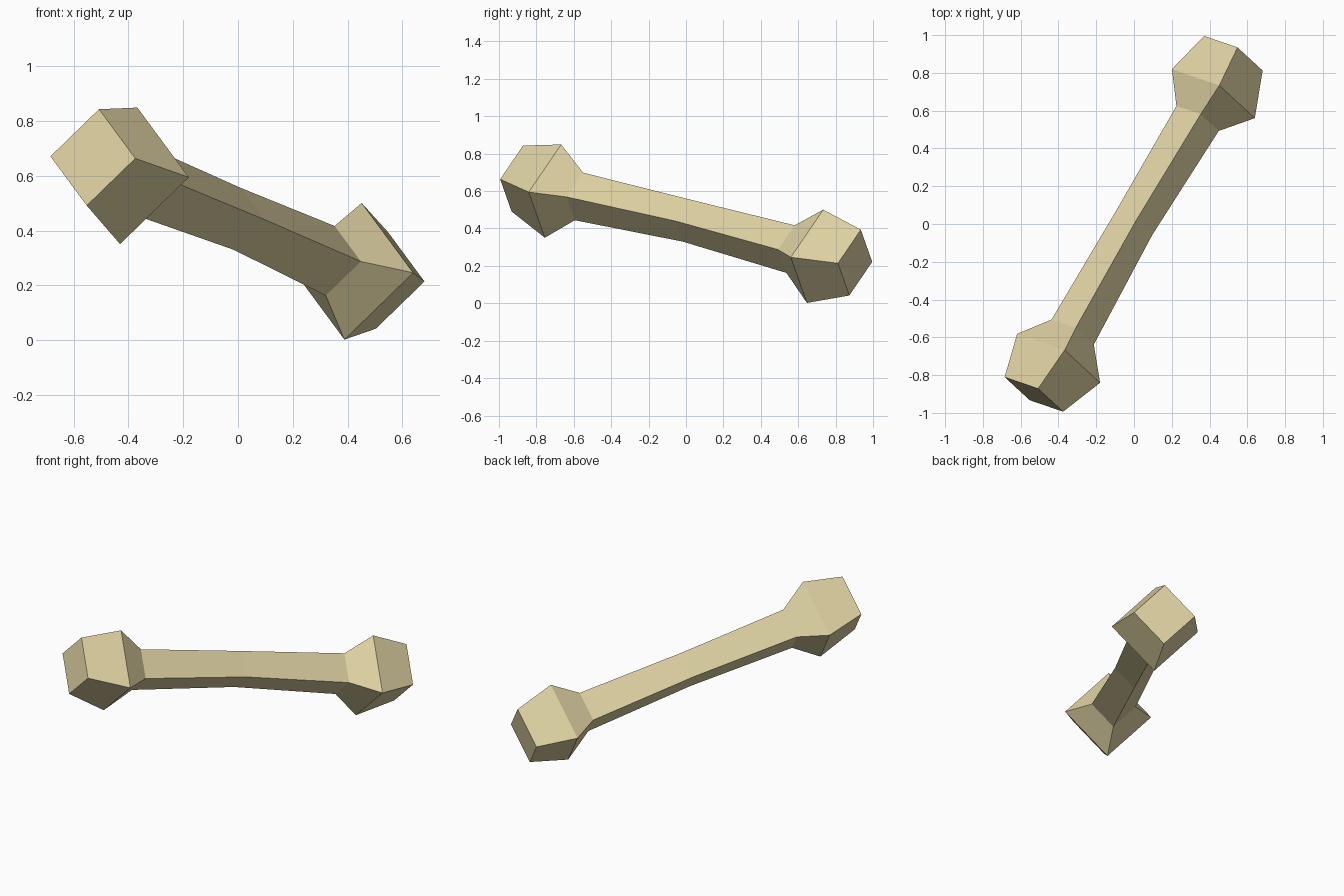
import bpy
import bmesh
from mathutils import Matrix, Vector

default_cube = bpy.data.objects.get("Cube")
if default_cube:
    bpy.data.objects.remove(default_cube, do_unlink=True)

# Single bone colour
bone_colour = (0.73, 0.64, 0.36, 1.0)
material = bpy.data.materials.new("pale_bone")
material.use_nodes = True
material.diffuse_color = bone_colour
shader = next(n for n in material.node_tree.nodes if n.type == "BSDF_PRINCIPLED")
shader.inputs["Base Color"].default_value = bone_colour
shader.inputs["Roughness"].default_value = 0.9

# Profile of one half, shaft middle to end: distance, radius, sideways sag, upward sag
half_profile = [
    (0.67, 0.13, 0.011, -0.012),   # end of the shaft
    (0.83, 0.255, 0.017, -0.017),  # widest part of the knob
    (1.07, 0.18, 0, 0),            # flat end
]
middle = (0, 0.115, 0, 0)
mirrored = [(-along, radius, side, up) for along, radius, side, up in reversed(half_profile)]
profile = mirrored + [middle] + half_profile


def add_ring(bm, along, radius, side, up):
    """Diamond cross-section: top, side, bottom, other side."""
    corners = ((0, radius), (radius, 0), (0, -radius), (-radius, 0))
    return [bm.verts.new((side + x, along, up + z)) for x, z in corners]


def bridge(bm, first, second):
    """Join two rings with a band of quads."""
    count = len(first)
    for i in range(count):
        j = (i + 1) % count
        bm.faces.new((first[i], first[j], second[j], second[i]))


# Square shaft with a flared knob at each end
bm = bmesh.new()
rings = [add_ring(bm, *row) for row in profile]
for first, second in zip(rings, rings[1:]):
    bridge(bm, first, second)
bm.faces.new(rings[0])
bm.faces.new(rings[-1])
bmesh.ops.recalc_face_normals(bm, faces=bm.faces[:])

# Tilt the bone into its resting pose
along_axis = Vector((0.4935, 0.844, -0.21)).normalized()
side_axis = Vector((0.86, -0.51, -0.02))
up_axis = side_axis.cross(along_axis).normalized()
side_axis = along_axis.cross(up_axis)
pose = Matrix((side_axis, along_axis, up_axis)).transposed().to_4x4()
pose.translation = (-0.002, 0.001, 0.4425)
bmesh.ops.transform(bm, matrix=pose, verts=bm.verts[:])

mesh = bpy.data.meshes.new("bone")
bm.to_mesh(mesh)
bm.free()
mesh.materials.append(material)
bone = bpy.data.objects.new("bone", mesh)
bpy.context.collection.objects.link(bone)
